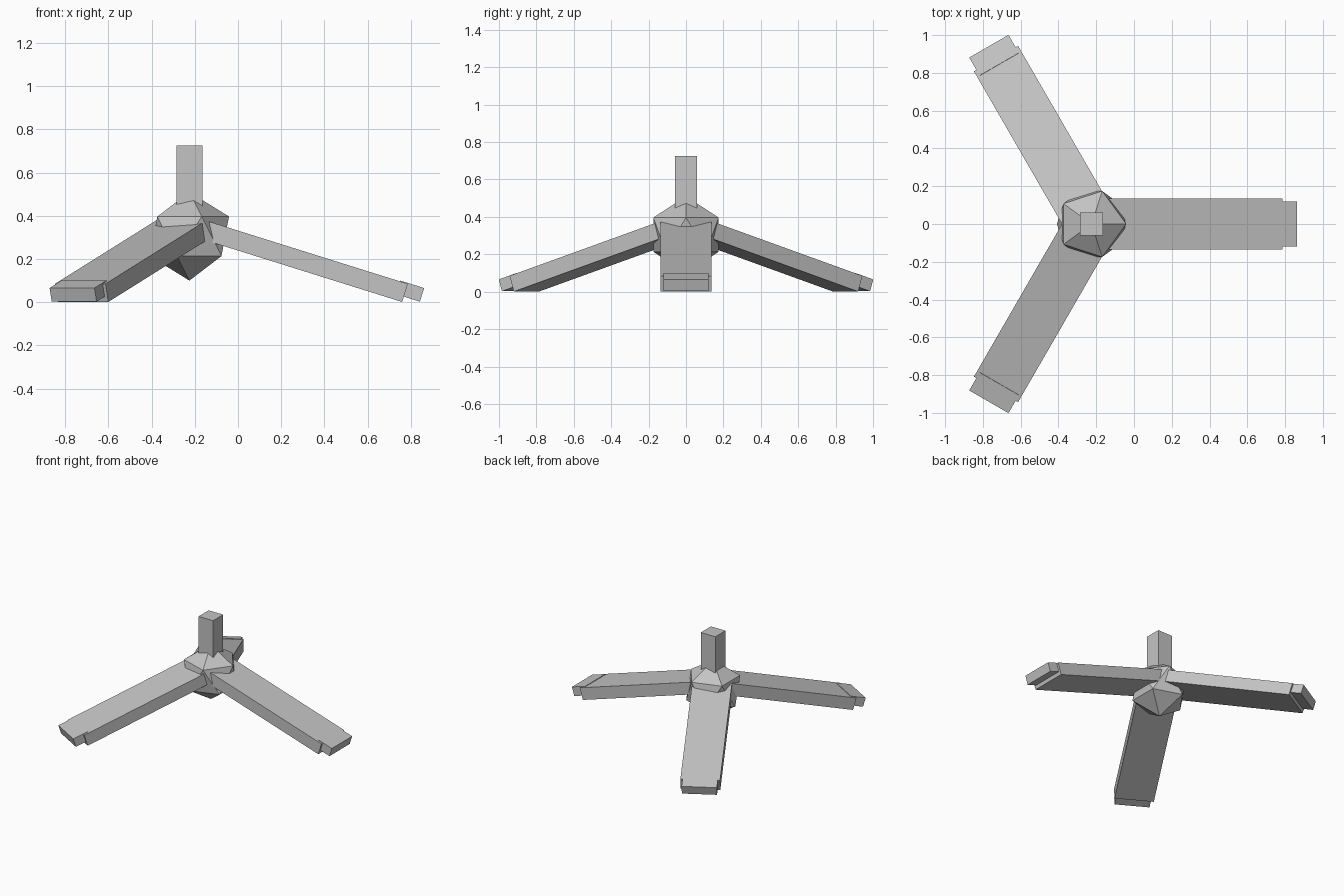
import bpy
from math import radians, cos, sin
from mathutils import Matrix, Vector

default = bpy.data.objects.get("Cube")
if default:
    bpy.data.objects.remove(default, do_unlink=True)

grey = bpy.data.materials.new("plain_grey")
grey.use_nodes = True
colour = (0.55, 0.55, 0.55, 1)
grey.diffuse_color = colour
grey.node_tree.nodes["Principled BSDF"].inputs["Base Color"].default_value = colour

HUB = Vector((-0.225, 0, 0.305))
SLOPE = radians(17.4)


def finish(name):
    obj = bpy.context.object
    obj.name = name
    obj.data.materials.append(grey)
    return obj


def box(name, size, matrix):
    bpy.ops.mesh.primitive_cube_add(size=1)
    obj = finish(name)
    obj.data.transform(matrix @ Matrix.Diagonal((*size, 1)))
    return obj


def sloped_bar(name, angle, end_radius, end_z, size):
    """Box sloping down and outward, placed by the centre of its outer end."""
    turn = Matrix.Translation((HUB.x, 0, 0)) @ Matrix.Rotation(angle, 4, 'Z')
    centre = (end_radius - cos(SLOPE) * size[0] / 2, 0,
              end_z + sin(SLOPE) * size[0] / 2)
    tilt = Matrix.Translation(centre) @ Matrix.Rotation(SLOPE, 4, 'Y')
    return box(name, size, turn @ tilt)


# Faceted hub
bpy.ops.mesh.primitive_ico_sphere_add(subdivisions=1, radius=0.205, location=HUB)
finish("hub")

# Square upright post
box("post", (0.12, 0.12, 0.42), Matrix.Translation((HUB.x, 0, 0.515)))

# Three splayed legs, each with a narrower foot
for label, degrees in (("left", 0), ("back_right", 120), ("front_right", 240)):
    angle = radians(degrees)
    sloped_bar(label + "_leg", angle, 0.998, 0.043, (0.98, 0.27, 0.088))
    sloped_bar(label + "_foot", angle, 1.077, 0.034, (0.115, 0.24, 0.066))
